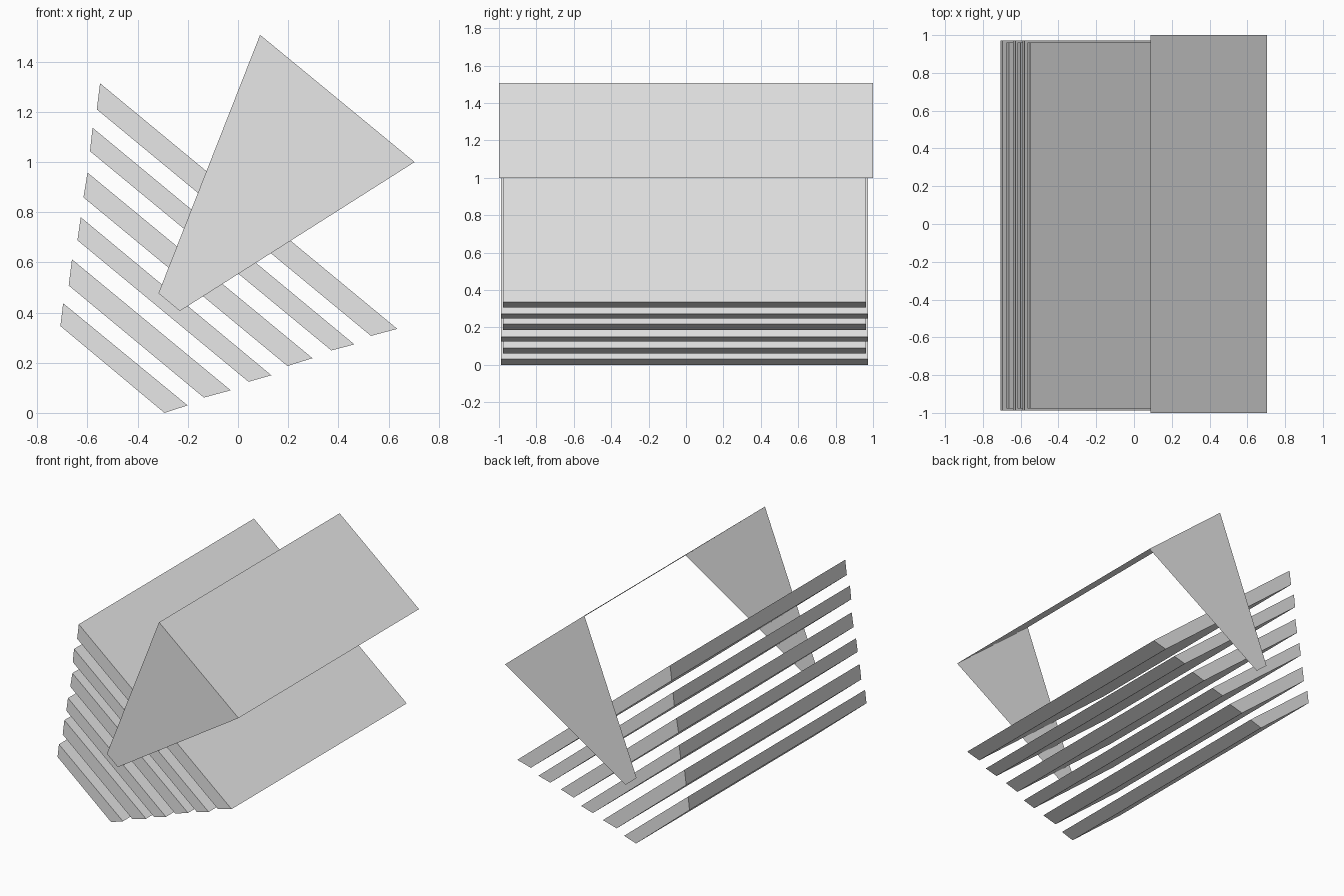
import bpy

# Remove the default cube
cube = bpy.data.objects.get("Cube")
if cube:
    bpy.data.objects.remove(cube, do_unlink=True)

# Single plain grey
grey = bpy.data.materials.new("light_grey")
grey.use_nodes = True
grey.diffuse_color = (0.8, 0.8, 0.8, 1)
grey.node_tree.nodes["Principled BSDF"].inputs["Base Color"].default_value = (0.8, 0.8, 0.8, 1)


def add_object(name, verts, faces):
    mesh = bpy.data.meshes.new(name)
    mesh.from_pydata(verts, [], faces)
    mesh.materials.append(grey)
    mesh.update()
    obj = bpy.data.objects.new(name, mesh)
    bpy.context.scene.collection.objects.link(obj)
    return obj


def extrude_profile(name, profile, y_front, y_back):
    """Closed prism: an (x, z) profile, counter-clockwise from the front, run along y."""
    n = len(profile)
    verts = [(x, y, z) for y in (y_front, y_back) for x, z in profile]
    faces = [tuple(range(n)), tuple(reversed(range(n, 2 * n)))]
    for i in range(n):
        j = (i + 1) % n
        faces.append((j, i, i + n, j + n))
    return add_object(name, verts, faces)


# Stack of slanted slats, top to bottom: upper left, lower left, lower right, upper right
slat_profiles = [
    [(-.55, 1.314), (-.563, 1.21), (.53, .307), (.635, .335)],
    [(-.58, 1.137), (-.59, 1.043), (.372, .249), (.464, .273)],
    [(-.6, .958), (-.616, .859), (.197, .187), (.297, .218)],
    [(-.627, .78), (-.64, .688), (.042, .124), (.133, .15)],
    [(-.662, .612), (-.675, .508), (-.136, .061), (-.029, .09)],
    [(-.697, .437), (-.708, .346), (-.293, 0), (-.201, .03)],
]
for i, profile in enumerate(slat_profiles):
    inset = 0 if i % 2 else 0.01      # every other slat is slightly shorter
    extrude_profile(f"slat_{i + 1}", profile, -0.988 + inset, 0.972 - inset)

# Hood: a sloping sheet joining two tapered end sheets
peak, corner = (.088, 1.507), (.704, 1)
end_profile = [peak, (-.317, .477), (-.232, .406), corner]
for name, y, order in (("front_end_sheet", -1, 1), ("back_end_sheet", 1, -1)):
    verts = [(x, y, z) for x, z in end_profile]
    add_object(name, verts, [tuple(range(4))[::order]])

(px, pz), (cx, cz) = peak, corner
add_object("sloping_top_sheet",
           [(px, -1, pz), (cx, -1, cz), (cx, 1, cz), (px, 1, pz)],
           [(0, 1, 2, 3)])
